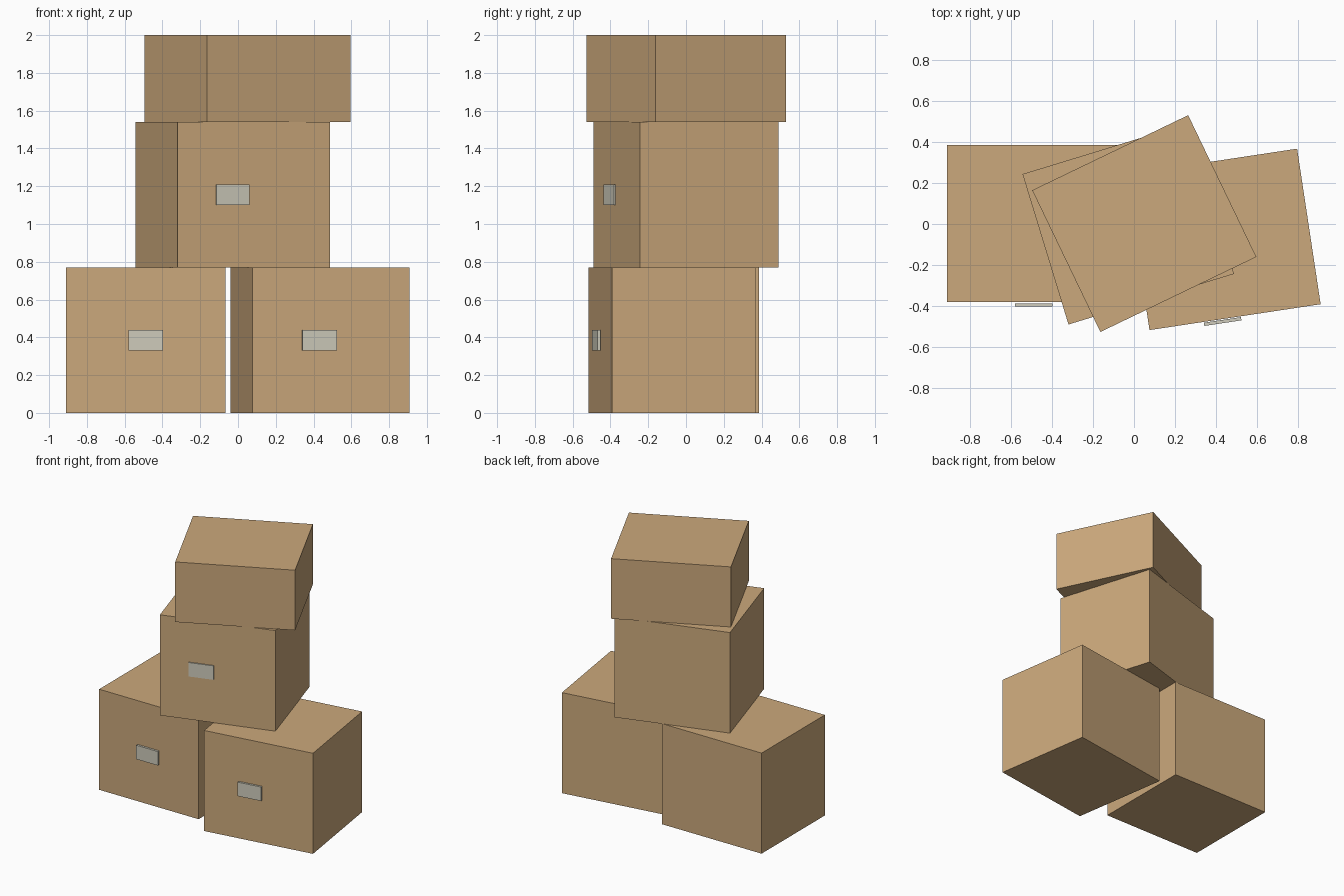
import bpy, bmesh, math
from mathutils import Matrix, Vector

if "Cube" in bpy.data.objects:
    bpy.data.objects.remove(bpy.data.objects["Cube"])


def material(name, rgb):
    m = bpy.data.materials.new(name)
    m.diffuse_color = (*rgb, 1.0)
    m.use_nodes = True
    m.node_tree.nodes["Principled BSDF"].inputs["Base Color"].default_value = m.diffuse_color
    return m


cardboard = material("cardboard_tan", (0.60, 0.395, 0.20))
paper = material("label_grey", (0.62, 0.60, 0.50))


def block(name, size, centre, angle, mat):
    """Cuboid turned about the vertical axis."""
    bm = bmesh.new()
    bmesh.ops.create_cube(bm, size=1.0)
    bmesh.ops.scale(bm, vec=size, verts=bm.verts)
    me = bpy.data.meshes.new(name)
    bm.to_mesh(me)
    bm.free()
    me.materials.append(mat)
    ob = bpy.data.objects.new(name, me)
    ob.location = centre
    ob.rotation_euler.z = math.radians(angle)
    bpy.context.collection.objects.link(ob)
    return ob


W, D, H = 0.843, 0.766, 0.77
LABEL = (0.183, 0.016, 0.107)

# name, centre x, centre y, base z, height, turn, label (sideways shift, distance off face)
boxes = [
    ("left_box", -0.489, 0.003, 0.0, H, 0.0, (0.0, 0.015)),
    ("right_box", 0.435, -0.075, 0.0, H, 8.6, (-0.063, 0.012)),
    ("middle_box", -0.028, 0.0, H, H, 17.0, (-0.119, 0.0)),
    ("top_box", 0.05, 0.002, 2 * H, 0.46, 25.7, None),
]

for name, x, y, z, h, turn, label in boxes:
    centre = Vector((x, y, z + h / 2))
    block(name, (W, D, h), centre, turn, cardboard)
    # Shipping label on the front face
    if label:
        shift, off = label
        local = Vector((shift, -D / 2 - off, 0))
        pos = centre + Matrix.Rotation(math.radians(turn), 3, "Z") @ local
        block(name + "_label", LABEL, pos, turn, paper)
